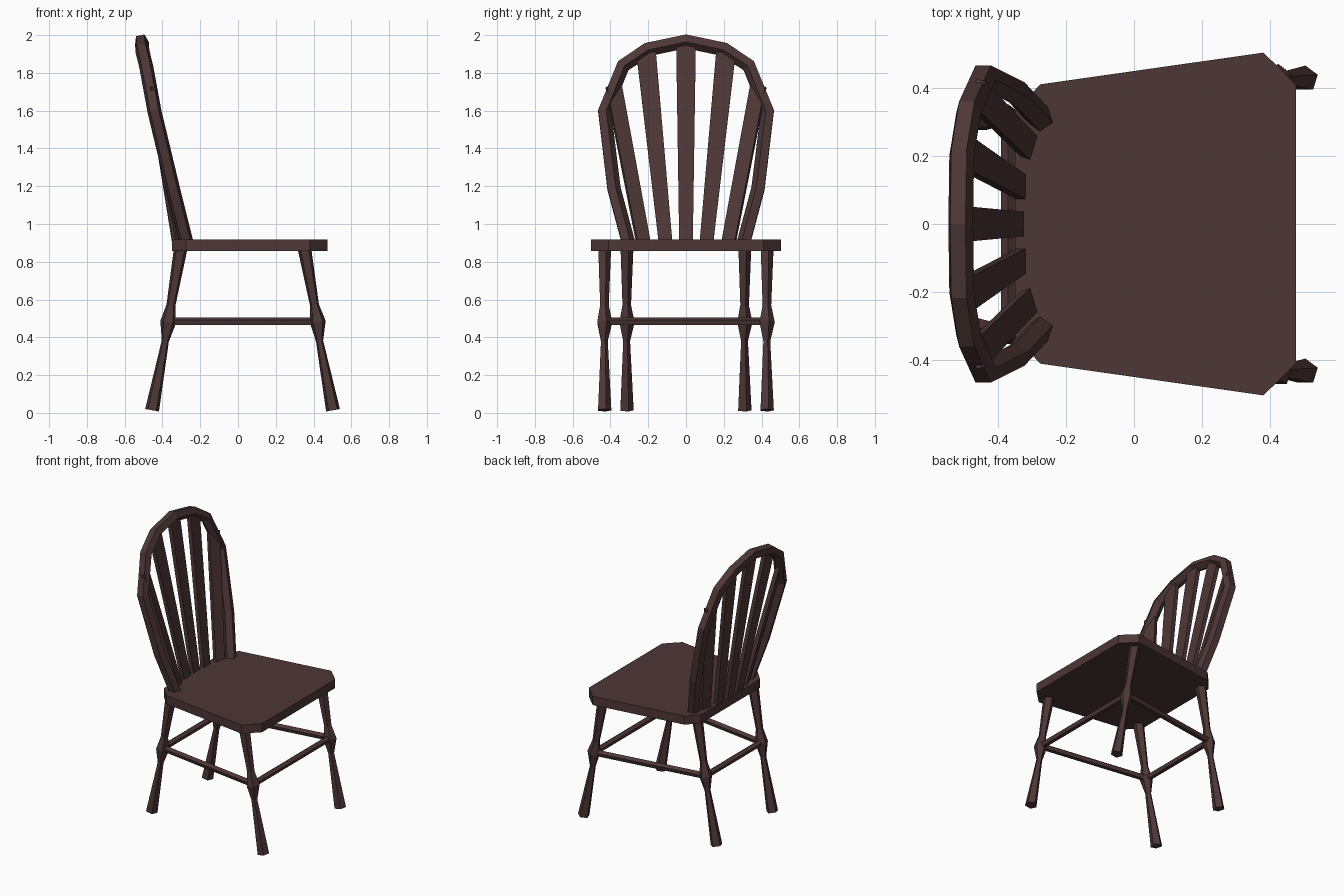
import bpy, bmesh, math
from mathutils import Vector

cube = bpy.data.objects.get("Cube")
if cube:
    bpy.data.objects.remove(cube, do_unlink=True)

wood = bpy.data.materials.new("dark brown wood")
wood.use_nodes = True
colour = (0.075, 0.038, 0.037, 1)
wood.diffuse_color = colour
bsdf = wood.node_tree.nodes["Principled BSDF"]
bsdf.inputs["Base Color"].default_value = colour
bsdf.inputs["Roughness"].default_value = 0.8


def finish(name, bm):
    bmesh.ops.recalc_face_normals(bm, faces=bm.faces)
    mesh = bpy.data.meshes.new(name)
    bm.to_mesh(mesh)
    bm.free()
    mesh.materials.append(wood)
    obj = bpy.data.objects.new(name, mesh)
    bpy.context.collection.objects.link(obj)
    return obj


def loft(name, rings):
    """Skin a list of equal rings of points and cap both ends."""
    bm = bmesh.new()
    loops = [[bm.verts.new(p) for p in ring] for ring in rings]
    n = len(loops[0])
    for a, b in zip(loops, loops[1:]):
        for i in range(n):
            j = (i + 1) % n
            bm.faces.new((a[i], a[j], b[j], b[i]))
    bm.faces.new(loops[0])
    bm.faces.new(loops[-1])
    return finish(name, bm)


def pentagon(centre, apex, side, radius):
    return [centre + radius * (apex * math.cos(i * math.tau / 5)
                               + side * math.sin(i * math.tau / 5))
            for i in range(5)]


def rod(name, points, radii, apex):
    """Five-sided turned rod through nearly straight points."""
    points = [Vector(p) for p in points]
    axis = (points[-1] - points[0]).normalized()
    apex = (apex - axis * apex.dot(axis)).normalized()
    side = axis.cross(apex)
    return loft(name, [pentagon(p, apex, side, r) for p, r in zip(points, radii)])


# Seat: tapered slab with cut corners
half = [(0.475, 0.41), (0.38, 0.503), (-0.275, 0.41), (-0.35, 0.33)]
outline = half + [(x, -y) for x, y in reversed(half)]
loft("seat", [[(x, y, z) for x, y in outline] for z in (0.857, 0.918)])

# Turned legs
heights = (0.88, 0.57, 0.48, 0.38, 0.014)
radii = (0.038, 0.025, 0.044, 0.02, 0.039)
front_x = (0.35, 0.405, 0.423, 0.432, 0.503)
rear_x = (-0.302, -0.355, -0.37, -0.385, -0.455)
for end, xs, y in (("front", front_x, 0.43), ("rear", rear_x, 0.312)):
    for hand, s in (("left", 1), ("right", -1)):
        rod(f"{end}_{hand}_leg", [(x, s * y - 0.004, z) for x, z in zip(xs, heights)],
            radii, Vector((0, 1, 0)))

# Stretchers between the legs
joints = [(0.42, 0.43), (0.42, -0.43), (-0.37, -0.312), (-0.37, 0.312)]
names = ("front", "right", "rear", "left")
for i, name in enumerate(names):
    ends = [(x, y, 0.484) for x, y in (joints[i], joints[(i + 1) % 4])]
    rod(f"{name}_stretcher", ends, (0.022, 0.022), Vector((0, 0, 1)))

# Back hoop: one half path, mirrored, with the flat of the section outward
path = [(-0.27, 0.305, 0.89), (-0.345, 0.385, 1.19), (-0.442, 0.434, 1.595),
        (-0.487, 0.335, 1.838), (-0.508, 0.205, 1.925)]
hoop = [Vector(p) for p in path] + [Vector((-0.511, 0, 1.968))]
hoop += [Vector((x, -y, z)) for x, y, z in reversed(path)]
forward = Vector((0.97, 0, 0.2)).normalized()
rings = []
for i, p in enumerate(hoop):
    before, after = hoop[max(i - 1, 0)], hoop[min(i + 1, len(hoop) - 1)]
    tangent = (after - p).normalized() + (p - before).normalized()
    tangent.normalize()
    inward = tangent.cross(forward).normalized()
    if inward.dot(Vector((-0.4, 0, 1.4)) - p) < 0:
        inward = -inward
    rings.append(pentagon(p, inward, tangent.cross(inward), 0.039))
loft("back_hoop", rings)

# Flat splats, wider at the top: bottom centre, top centre
splats = {"centre": ((-0.335, 0, 0.9), (-0.505, 0, 1.955)),
          "inner": ((-0.33, 0.108, 0.9), (-0.5, 0.212, 1.915)),
          "outer": ((-0.305, 0.225, 0.9), (-0.462, 0.383, 1.73))}
for name, (low, high) in splats.items():
    for hand, s in (("left", 1), ("right", -1)):
        if name == "centre" and s < 0:
            continue
        a, b = [Vector((x, s * y, z)) for x, y, z in (low, high)]
        axis = (b - a).normalized()
        across = Vector((-s * a.y * 0.0, 1, 0))
        if name == "outer":
            across = Vector((s * 0.3, 1, 0))
        across = (across - axis * across.dot(axis)).normalized()
        depth = axis.cross(across)
        rings = [[p + across * w * u + depth * 0.014 * v
                  for u, v in ((1, 1), (-1, 1), (-1, -1), (1, -1))]
                 for p, w in ((a, 0.036), (b, 0.052 if name != "outer" else 0.042))]
        loft(f"{name}_{hand}_splat" if name != "centre" else "centre_splat", rings)
